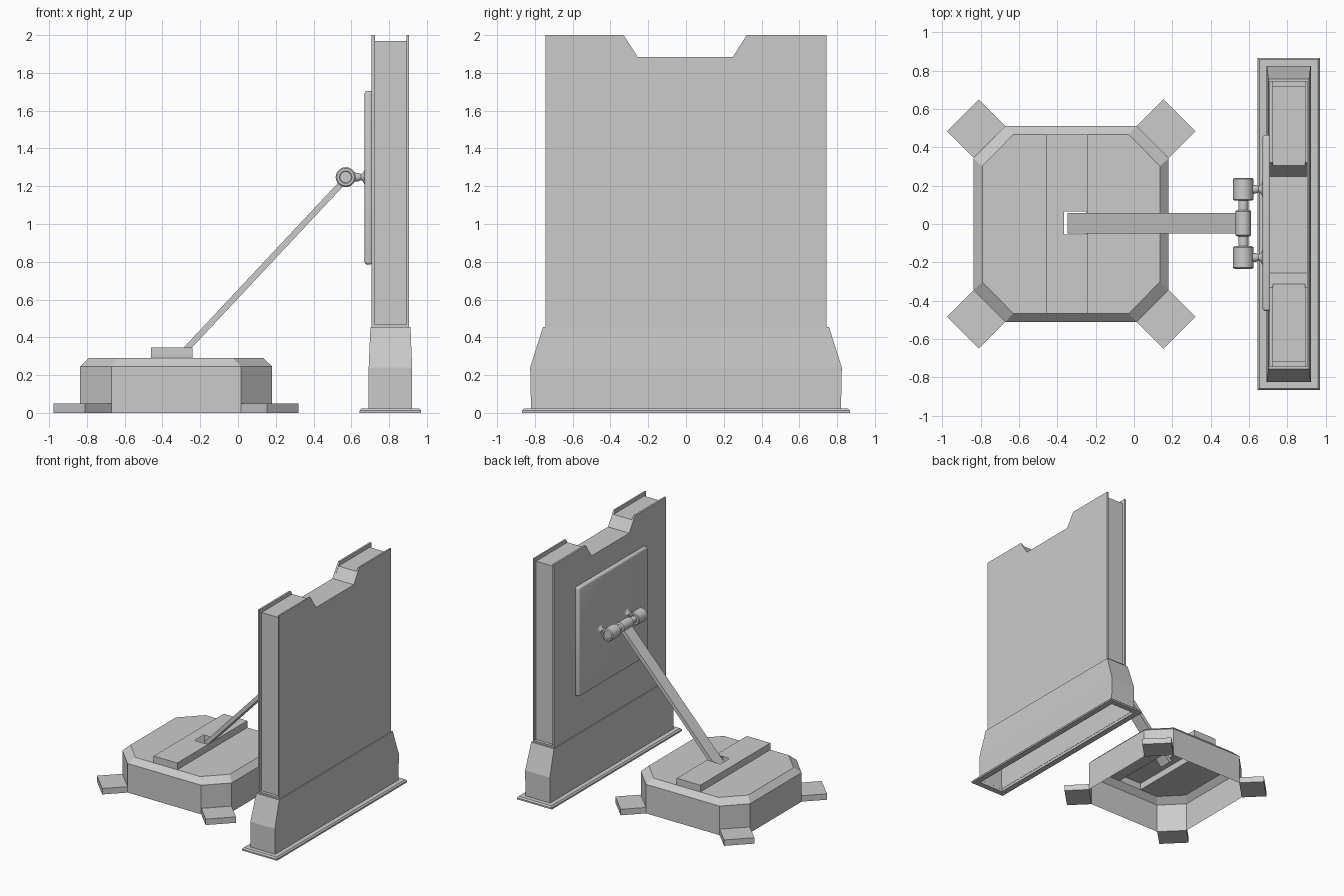
import bpy, bmesh, math
from mathutils import Vector

if "Cube" in bpy.data.objects:
    bpy.data.objects.remove(bpy.data.objects["Cube"])


def finish(name, bm, smooth=False):
    bmesh.ops.recalc_face_normals(bm, faces=bm.faces)
    me = bpy.data.meshes.new(name)
    bm.to_mesh(me)
    bm.free()
    ob = bpy.data.objects.new(name, me)
    bpy.context.collection.objects.link(ob)
    if smooth:
        bpy.context.view_layer.objects.active = ob
        ob.select_set(True)
        bpy.ops.object.shade_smooth_by_angle(angle=math.radians(40))
        ob.select_set(False)
    return ob


def loft(name, loops, cap_start=True, cap_end=True, smooth=False):
    """Skin a stack of closed loops that share a point count."""
    bm = bmesh.new()
    rings = [[bm.verts.new(p) for p in lp] for lp in loops]
    n = len(rings[0])
    for a, b in zip(rings, rings[1:]):
        for i in range(n):
            j = (i + 1) % n
            bm.faces.new((a[i], a[j], b[j], b[i]))
    if cap_start:
        bm.faces.new(rings[0])
    if cap_end:
        bm.faces.new(rings[-1])
    return finish(name, bm, smooth)


def rect(cx, cy, hx, hy, z):
    return [(cx + sx * hx, cy + sy * hy, z) for sx, sy in ((-1, -1), (1, -1), (1, 1), (-1, 1))]


def lathe(name, center, axis, profile, n=24):
    """Revolve (distance, radius) pairs about the x or y axis."""
    c = Vector(center)
    loops = []
    for d, r in profile:
        lp = []
        for i in range(n):
            t = 2 * math.pi * i / n
            u, v = r * math.cos(t), r * math.sin(t)
            lp.append(c + Vector((d, u, v) if axis == 'x' else (u, d, v)))
        loops.append(lp)
    return loft(name, loops, smooth=True)


def slab(name, outline, x0, x1):
    """Extrude a (y, z) outline along x."""
    return loft(name, [[(x, y, z) for y, z in outline] for x in (x0, x1)])


PX = 0.807  # panel centre line

# Upright panel: two face sheets around a slightly recessed core
def panel_outline(w, bottom, top):
    k = (2.0 - top) * 0.6
    return [(-w, bottom), (w, bottom), (w, top), (0.322 - k, top), (0.247, 1.883),
            (-0.255, 1.883), (-0.33 + k, top), (-w, top)]

slab("panel_back_sheet", panel_outline(0.745, 0.455, 2.0), 0.708, 0.724)
slab("panel_front_sheet", panel_outline(0.745, 0.455, 2.0), 0.893, 0.906)
slab("panel_core", panel_outline(0.72, 0.455, 1.97), 0.724, 0.893)
slab("panel_bottom_rim", [(-0.745, 0.455), (0.745, 0.455), (0.745, 0.468), (-0.745, 0.468)],
     0.71, 0.904)

# Hollow tapered panel foot with thin flange
loft("panel_foot", [rect(PX, 0, 0.115, 0.82, 0.0), rect(PX, 0, 0.115, 0.825, 0.24),
                    rect(PX, 0, 0.106, 0.757, 0.455)], cap_start=False)
loft("panel_flange", [rect(PX, 0, 0.113, 0.82, 0.0), rect(PX, 0, 0.163, 0.867, 0.0),
                      rect(PX, 0, 0.163, 0.867, 0.013), rect(PX, 0, 0.153, 0.857, 0.024),
                      rect(PX, 0, 0.113, 0.82, 0.024)], False, False)

# Rounded mounting plate
bm = bmesh.new()
bmesh.ops.create_cube(bm, size=1)
for v in bm.verts:
    v.co = (0.692 + v.co.x * 0.044, 0.005 + v.co.y * 0.92, 1.245 + v.co.z * 0.92)
bmesh.ops.bevel(bm, geom=[e for e in bm.edges], offset=0.016, segments=3,
                profile=0.5, affect='EDGES')
finish("mounting_plate", bm, True)

# Hinge: axle, centre sleeve and two outer barrels on flared pegs
HX, HZ = 0.57, 1.248
lathe("hinge_axle", (HX, 0, HZ), 'y', [(-0.2, 0.026), (0.2, 0.026)])
lathe("hinge_sleeve", (HX, 0.004, HZ), 'y',
      [(-0.068, 0.033), (-0.062, 0.041), (0.062, 0.041), (0.068, 0.033)])
for side, label in ((-1, "right"), (1, "left")):
    y = side * 0.178 + 0.003
    lathe("hinge_barrel_" + label, (HX, y, HZ), 'y',
          [(-0.053, 0.03), (-0.059, 0.033), (-0.059, 0.046), (-0.053, 0.053),
           (0.053, 0.053), (0.059, 0.046), (0.059, 0.033), (0.053, 0.03)])
    lathe("hinge_peg_" + label, (0, y, HZ), 'x',
          [(0.6, 0.024), (0.635, 0.023), (0.65, 0.016), (0.66, 0.02), (0.667, 0.032),
           (0.672, 0.045)], 16)

# Slanted strut running into the base slot
a, b = Vector((-0.335, 0, 0.272)), Vector((0.565, 0, 1.232))
d = (b - a).normalized()
off = Vector((-d.z, 0, d.x)) * 0.016
loft("strut", [[p + off * s + Vector((0, w + 0.004, 0)) for s, w in
                ((-1, -0.053), (1, -0.053), (1, 0.053), (-1, 0.053))] for p in (a, b)])

# Hollow octagonal base, open below, with an opening under the raised bar
BX = -0.328
def octagon(h, w, c, z):
    pts = [(h, -c), (h, c), (c, w), (-c, w), (-h, c), (-h, -c), (-c, -w), (c, -w)]
    return [(BX + x, y, z) for x, y in pts]

BAR0, BAR1, BY, SLOT = -0.46, -0.24, 0.466, 0.06
top = octagon(0.463, 0.466, 0.302, 0.29)
loft("base_shell", [octagon(0.509, 0.511, 0.343, 0.0), octagon(0.509, 0.511, 0.343, 0.245), top],
     False, False)
bm = bmesh.new()
for idx, bx in (((7, 0, 1, 2), BAR1), ((3, 4, 5, 6), BAR0)):
    pts = [top[i] for i in idx]
    s = 1 if bx == BAR1 else -1
    pts += [(bx, s * BY, 0.29), (bx, -s * BY, 0.29)]
    bm.faces.new([bm.verts.new(p) for p in pts])
finish("base_top", bm)

# Raised bar with a slot for the strut
loft("bar_walls", [rect((BAR0 + BAR1) / 2, 0, 0.11, BY, z) for z in (0.29, 0.347)], False, False)
sx0, sx1 = -0.366, -0.25
loft("bar_top", [rect((BAR0 + BAR1) / 2, 0, 0.11, BY, 0.347),
                 rect((sx0 + sx1) / 2, 0.004, (sx1 - sx0) / 2, SLOT, 0.347)], False, False)
for ob in (bpy.data.objects["base_top"], bpy.data.objects["bar_top"]):
    for p in ob.data.polygons:
        if p.normal.z < 0:
            p.flip()

# Four diagonal corner feet
for sx in (-1, 1):
    for sy in (-1, 1):
        q = [(0.343, 0.511), (0.509, 0.345), (0.648, 0.484), (0.482, 0.65)]
        loft("corner_foot", [[(BX + sx * x, sy * y, z) for x, y in q] for z in (0, 0.05)])
